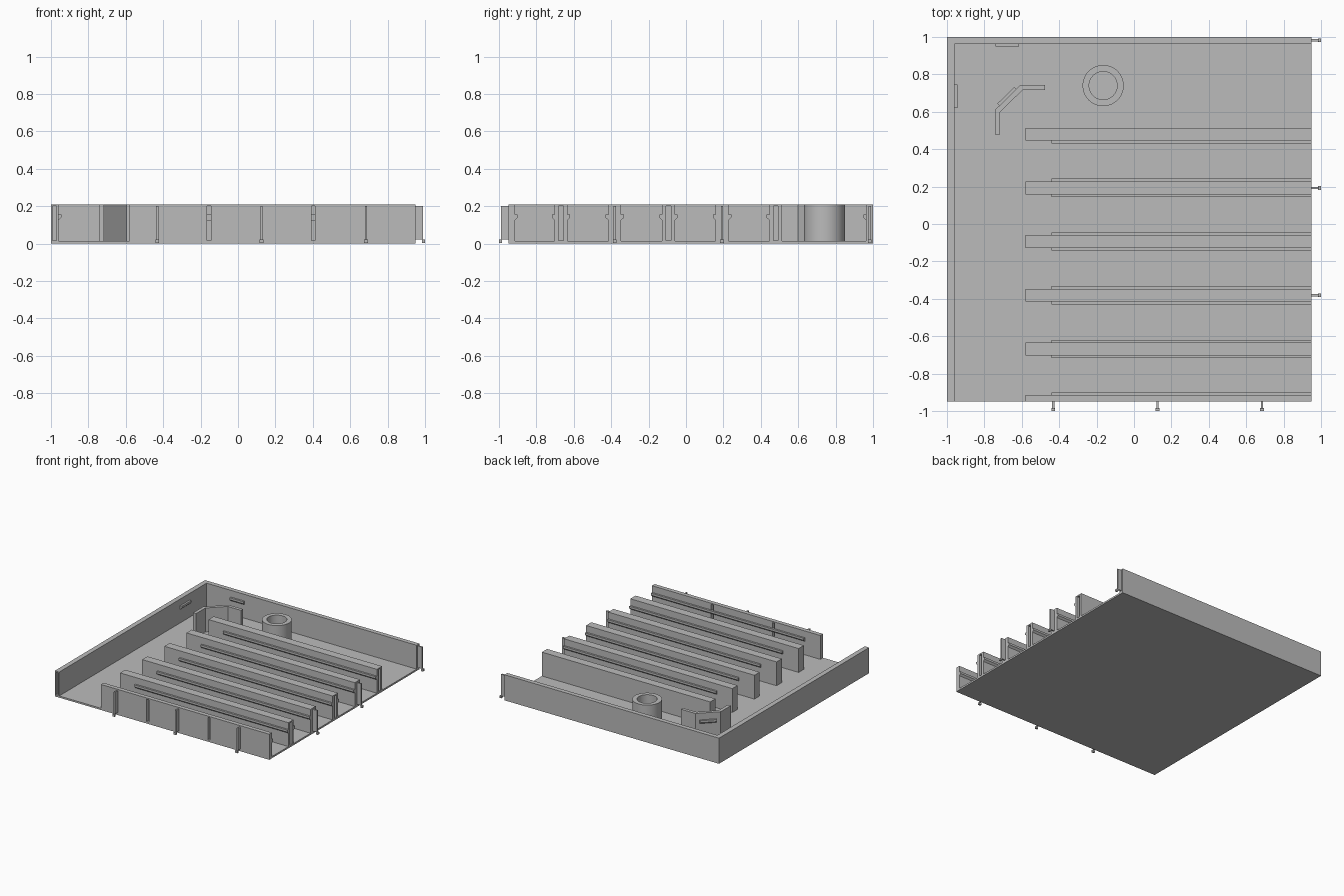
import bpy, bmesh, math
from mathutils import Vector

cube = bpy.data.objects.get("Cube")
if cube:
    bpy.data.objects.remove(cube, do_unlink=True)

grey = bpy.data.materials.new("plain grey")
grey.use_nodes = True
grey.diffuse_color = (0.5, 0.5, 0.5, 1)
grey.node_tree.nodes["Principled BSDF"].inputs["Base Color"].default_value = (0.5, 0.5, 0.5, 1)

FLOOR, TOP, EDGE = 0.014, 0.21, 0.95


def finish(name, bm):
    bmesh.ops.recalc_face_normals(bm, faces=bm.faces)
    mesh = bpy.data.meshes.new(name)
    bm.to_mesh(mesh)
    bm.free()
    mesh.materials.append(grey)
    obj = bpy.data.objects.new(name, mesh)
    bpy.context.collection.objects.link(obj)
    return obj


def sweep(name, points, offset):
    """Extrude a closed outline by an offset vector."""
    bm = bmesh.new()
    face = bm.faces.new([bm.verts.new(p) for p in points])
    new = bmesh.ops.extrude_face_region(bm, geom=[face])["geom"]
    bmesh.ops.translate(bm, vec=offset,
                        verts=[v for v in new if isinstance(v, bmesh.types.BMVert)])
    return finish(name, bm)


def box(name, x0, x1, y0, y1, z0=FLOOR, z1=TOP):
    return sweep(name, [(x0, y0, z0), (x1, y0, z0), (x1, y1, z0), (x0, y1, z0)], (0, 0, z1 - z0))


def catch(name, start, end, out):
    """Wedge strip along a wall, flat on top and sloping below."""
    start, out = Vector(start), Vector(out).normalized() * 0.015
    profile = [start + out * d + Vector((0, 0, z))
               for d, z in ((-0.2, 0.155), (1, 0.155), (1, 0.138), (-0.2, 0.122))]
    return sweep(name, profile, Vector(end) - start)


def cut(target, *bounds):
    cutter = box("slot_cutter", *bounds, 0.016, 0.2)
    cutter.hide_render = True
    cutter.hide_set(True)
    mod = target.modifiers.new("slot", "BOOLEAN")
    mod.operation = "DIFFERENCE"
    mod.solver = "EXACT"
    mod.object = cutter


def tab(name, side, centre):
    """Thin fin with a small foot, on the left edge or the front edge."""
    def part(suffix, d0, d1, half, z0, z1):
        if side == "left":
            box(name + suffix, d0, d1, centre - half, centre + half, z0, z1)
        else:
            box(name + suffix, centre - half, centre + half, -d1, -d0, z0, z1)
    part("_fin", EDGE - 0.01, 0.988, 0.006, 0.022, 0.2)
    part("_foot", 0.985, 1.0, 0.01, 0.004, 0.022)


# Floor and outer walls
box("floor", -1, EDGE, -EDGE, 1, 0, FLOOR)
box("back_wall", -0.96, EDGE, 0.963, 1)
side_wall = box("right_wall", -1, -0.96, -EDGE, 1)
cut(side_wall, -0.991, -0.97, -0.96, -0.915)
front_wall = box("front_wall", -0.58, EDGE, -EDGE, -0.915)
for x in (-0.155, 0.402):
    cut(front_wall, x - 0.01, x + 0.01, -0.96, -0.9)
catch("front_wall_catch", (-0.44, -0.915, 0), (EDGE, -0.915, 0), (0, 1, 0))
catch("back_wall_catch", (-0.74, 0.963, 0), (-0.615, 0.963, 0), (0, -1, 0))
catch("right_wall_catch", (-0.96, 0.62, 0), (-0.96, 0.745, 0), (1, 0, 0))

# Parallel dividers, every second one slotted at its end
for i in range(5):
    y = 0.48 - 0.287 * i
    rib = box(f"divider_{i + 1}", -0.58, EDGE, y - 0.034, y + 0.034)
    catch(f"divider_front_catch_{i + 1}", (-0.44, y - 0.034, 0), (EDGE, y - 0.034, 0), (0, -1, 0))
    if i:
        catch(f"divider_back_catch_{i + 1}", (-0.44, y + 0.034, 0), (EDGE, y + 0.034, 0), (0, 1, 0))
    if i % 2 == 0:
        cut(rib, 0.915, 0.96, y - 0.013, y + 0.013)
    else:
        tab(f"divider_tab_{i + 1}", "left", y)

# Joining tabs on the open edges
tab("back_wall_tab", "left", 0.982)
for i, x in enumerate((-0.432, 0.125, 0.684)):
    tab(f"front_tab_{i + 1}", "front", x)

# Bent corner guide with its catch
outline = [(-0.743, 0.478), (-0.743, 0.61), (-0.607, 0.744), (-0.475, 0.744),
           (-0.475, 0.717), (-0.595, 0.717), (-0.716, 0.598), (-0.716, 0.478)]
sweep("corner_guide", [(x, y, FLOOR) for x, y in outline], (0, 0, TOP - FLOOR))
catch("corner_guide_catch", (-0.72, 0.633, 0), (-0.63, 0.722, 0), (-1, 1, 0))

# Round hollow post
bm = bmesh.new()
ring = [(0.075, FLOOR), (0.11, FLOOR), (0.11, TOP), (0.075, TOP)]
verts = [bm.verts.new((r, 0, z)) for r, z in ring]
edges = [bm.edges.new((verts[i], verts[(i + 1) % 4])) for i in range(4)]
bmesh.ops.spin(bm, geom=verts + edges, cent=(0, 0, 0), axis=(0, 0, 1),
               angle=math.tau, steps=64)
bmesh.ops.remove_doubles(bm, verts=bm.verts, dist=0.0001)
post = finish("hollow_post", bm)
post.location = (-0.165, 0.74, 0)
bpy.ops.object.select_all(action="DESELECT")
post.select_set(True)
bpy.context.view_layer.objects.active = post
bpy.ops.object.shade_smooth_by_angle(angle=math.radians(35))
